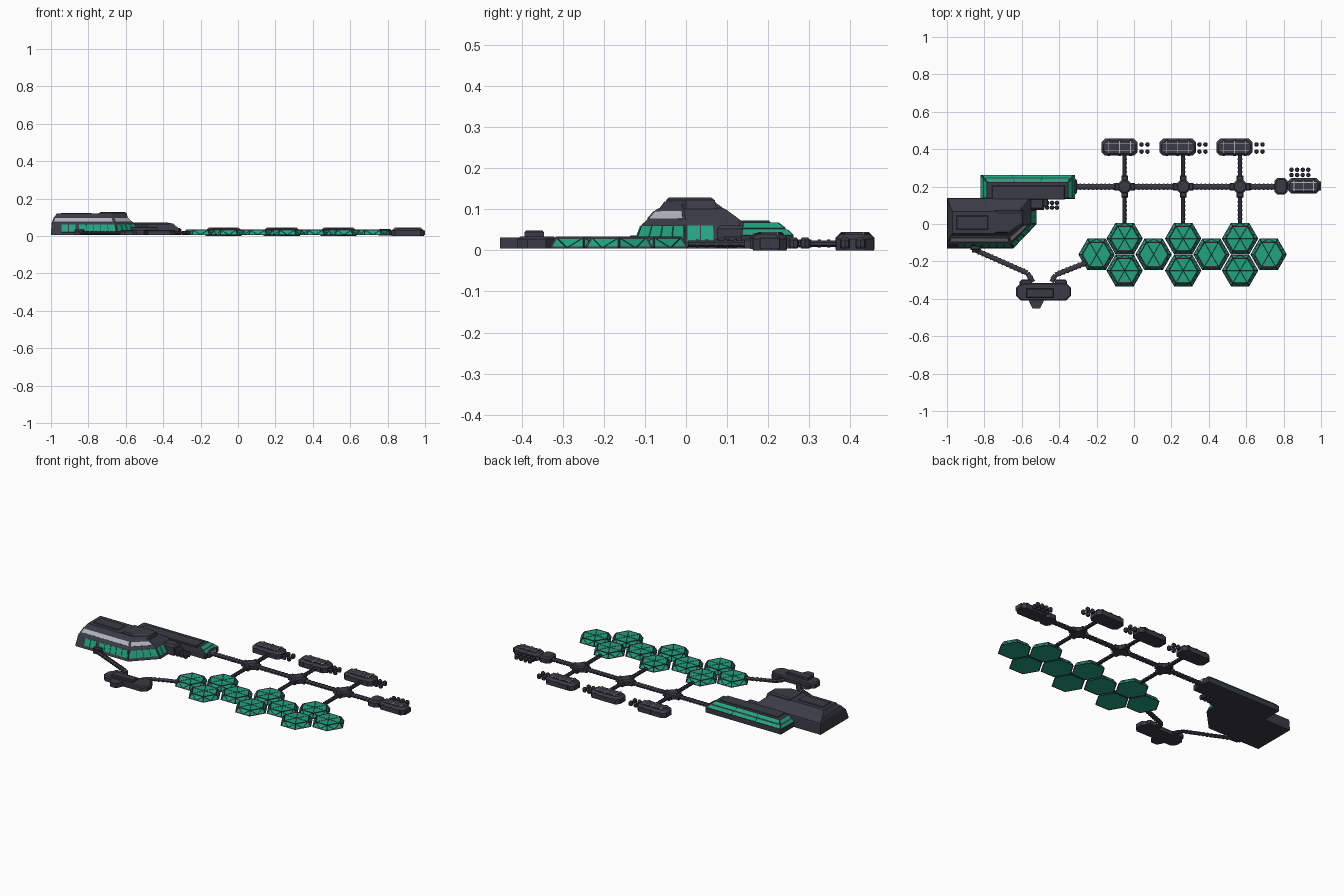
import bpy, bmesh
from math import pi, cos, sin
from mathutils import Vector as V

if "Cube" in bpy.data.objects:
    bpy.data.objects.remove(bpy.data.objects["Cube"])


def material(name, rgb):
    m = bpy.data.materials.new(name)
    m.diffuse_color = (*rgb, 1)
    m.use_nodes = True
    m.node_tree.nodes["Principled BSDF"].inputs["Base Color"].default_value = m.diffuse_color
    return m


DARK = material("dark_hull", (0.042, 0.044, 0.060))
GREEN = material("green_glass", (0.016, 0.36, 0.21))
LIGHT = material("pale_window", (0.43, 0.46, 0.49))


def finish(bm, name, mat):
    bmesh.ops.recalc_face_normals(bm, faces=bm.faces)
    me = bpy.data.meshes.new(name)
    bm.to_mesh(me)
    bm.free()
    me.materials.append(mat)
    ob = bpy.data.objects.new(name, me)
    bpy.context.collection.objects.link(ob)
    return ob


def loft(bm, rings):
    """Skin a stack of equal-length rings and cap both ends."""
    vs = [[bm.verts.new(p) for p in r] for r in rings]
    n = len(vs[0])
    for a, b in zip(vs, vs[1:]):
        for i in range(n):
            bm.faces.new((a[i], a[(i + 1) % n], b[(i + 1) % n], b[i]))
    bm.faces.new(vs[0][::-1])
    bm.faces.new(vs[-1])


def rect(x0, x1, y0, y1, z, c=0.0):
    """Rectangle ring, with cut corners when c > 0."""
    if not c:
        return [V((x0, y0, z)), V((x1, y0, z)), V((x1, y1, z)), V((x0, y1, z))]
    return [V((x, y, z)) for x, y in (
        (x0 + c, y0), (x1 - c, y0), (x1, y0 + c), (x1, y1 - c),
        (x1 - c, y1), (x0 + c, y1), (x0, y1 - c), (x0, y0 + c))]


def block(bm, x0, x1, y0, y1, z0, z1, c=0.0, b=0.0):
    """Block with cut plan corners c and a bevelled top edge b."""
    rings = [rect(x0, x1, y0, y1, z0, c), rect(x0, x1, y0, y1, z1 - b, c)]
    if b:
        rings.append(rect(x0 + b, x1 - b, y0 + b, y1 - b, z1, c))
    loft(bm, rings)


def panels(bm, lo, hi, edge, n=1, u=(0.03, 0.97), v=(0.1, 0.9), gap=0.003, t=0.003):
    """Row of n thin panes on one side face between two rings."""
    j = (edge + 1) % len(lo)
    a, b, c, d = lo[edge], lo[j], hi[j], hi[edge]
    nor = (b - a).cross(d - a).normalized()
    at = lambda s, k: a.lerp(b, s).lerp(d.lerp(c, s), k)
    g = gap / (b - a).length
    for i in range(n):
        s0 = u[0] + (u[1] - u[0]) * i / n
        s1 = u[0] + (u[1] - u[0]) * (i + 1) / n - g
        q = [at(s0, v[0]), at(s1, v[0]), at(s1, v[1]), at(s0, v[1])]
        loft(bm, [[p - nor * t for p in q], [p + nor * t for p in q]])


def tube(bm, p, q, w=0.013, h=0.008, z=0.016, pitch=0.022):
    """Eight-sided corridor with ribs along its length."""
    p, q = V((*p, z)), V((*q, z))
    d = (q - p).normalized()
    side = V((-d.y, d.x, 0))

    def section(c, k):
        return [c + side * w * k * cos(pi / 8 + i * pi / 4) * 1.08
                + V((0, 0, h * k * sin(pi / 8 + i * pi / 4) * 1.08)) for i in range(8)]
    loft(bm, [section(p, 1), section(q, 1)])
    n = max(2, int((q - p).length / pitch))
    for i in range(1, n):
        c = p.lerp(q, i / n)
        loft(bm, [section(c - d * 0.004, 1.22), section(c + d * 0.004, 1.22)])


# main hall: stacked tiers with one chamfered front corner
def hall(xl, yf, bx, cx, cy, yb, z):
    return [V(p) for p in ((xl, yf, z), (bx, yf, z), (cx, cy, z), (cx, yb, z), (xl, yb, z))]


H = [hall(-1, -.13, -.645, -.52, .0, .14, .004),
     hall(-1, -.126, -.647, -.525, .0, .14, .014),
     hall(-.997, -.107, -.655, -.553, .0, .138, .064),
     hall(-.996, -.098, -.658, -.56, .0, .136, .071),
     hall(-.985, -.073, -.668, -.59, -.005, .098, .099),
     hall(-.98, -.064, -.67, -.6, -.01, .09, .103),
     hall(-.97, -.052, -.68, -.61, -.01, .068, .119)]
bm = bmesh.new()
loft(bm, H)
finish(bm, "main_hall", DARK)
bm = bmesh.new()
loft(bm, [hall(-.755, -.05, -.665, -.59, .0, .075, .1),
          hall(-.745, -.048, -.668, -.595, .0, .07, .122),
          hall(-.73, -.042, -.675, -.608, .005, .06, .129)])
block(bm, -.95, -.78, -.03, .045, .115, .123, 0, .004)
finish(bm, "hall_roof_deck", DARK)
bm = bmesh.new()
panels(bm, H[1], H[2], 0, 2, (.16, .38))
panels(bm, H[1], H[2], 0, 5, (.43, .99))
panels(bm, H[1], H[2], 1, 4, (.03, .98))
panels(bm, H[1], H[2], 2, 2, (.03, .5))
finish(bm, "hall_lower_glazing", GREEN)
bm = bmesh.new()
panels(bm, H[3], H[4], 0, 1, (.03, .98), (.2, .85), t=.002)
panels(bm, H[3], H[4], 1, 1, (.04, .95), (.2, .85), t=.002)
finish(bm, "hall_upper_windows", LIGHT)
bm = bmesh.new()
block(bm, -.875, -.82, -.14, -.1, .004, .036, 0, .006)
block(bm, -.865, -.83, -.152, -.13, .004, .028, 0, .004)
block(bm, -.58, -.48, .075, .15, .004, .062, 0, .01)
block(bm, -.5, -.46, .09, .15, .004, .035, 0, .005)
finish(bm, "hall_annexes", DARK)

# rear wing with a stepped glazed slope
W = [rect(-.82, -.315, .135, .262, .004), rect(-.82, -.315, .135, .262, .035),
     rect(-.806, -.33, .137, .247, .050), rect(-.803, -.333, .137, .243, .052),
     rect(-.786, -.352, .14, .222, .068)]
bm = bmesh.new()
loft(bm, W)
block(bm, -.76, -.37, .13, .205, .06, .072, 0, .003)
block(bm, -.36, -.305, .155, .245, .004, .042, .012, .006)
finish(bm, "rear_wing", DARK)
bm = bmesh.new()
for e, n in ((1, 1), (2, 3), (3, 1)):
    panels(bm, W[1], W[2], e, n, (.02, .99), (.08, .92), .002, .002)
    panels(bm, W[3], W[4], e, n, (.02, .99), (.08, .92), .002, .002)
finish(bm, "wing_glazing", GREEN)
bm = bmesh.new()
block(bm, -.306, -.303, .178, .222, .02, .036)
finish(bm, "wing_end_window", LIGHT)

# corridors
HUBS = (-.05, .263, .567)
bm = bmesh.new()
tube(bm, (-.31, .2), (.76, .2), .0145, .009)
for x in HUBS:
    tube(bm, (x, .005), (x, .37), .0105, .008)
for a, b in (((-.847, -.14), (-.57, -.262)), ((-.57, -.262), (-.54, -.31)),
             ((-.44, -.31), (-.42, -.272)), ((-.42, -.272), (-.25, -.205))):
    tube(bm, a, b)
finish(bm, "corridors", DARK)

# crossing hubs with sleeves on all four arms
bm = bmesh.new()
for x in HUBS:
    block(bm, x - .036, x + .036, .164, .236, .003, .035, .02, .007)
    block(bm, x - .018, x + .018, .142, .258, .004, .03, 0, .005)
    block(bm, x - .055, x + .055, .18, .22, .004, .03, 0, .005)
finish(bm, "corridor_hubs", DARK)

# habitat modules and their pale ribs
bm, ribs = bmesh.new(), bmesh.new()
for x0, x1, y0, y1 in ((-.174, .02, .365, .457), (.136, .332, .365, .457),
                       (.441, .634, .365, .457), (.82, .995, .163, .245)):
    block(bm, x0, x1, y0, y1, 0, .04, .02, .012)
    block(bm, x0 + .03, x1 - .03, y0 + .02, y1 - .02, .035, .043)
    for k in (.2, .5, .8):
        x = x0 + (x1 - x0) * k
        block(bm, x - .007, x + .007, y0 - .001, y1 + .001, .002, .043, 0, .012)
        block(ribs, x - .002, x + .002, y0 + .012, y1 - .012, .038, .0445)
    for k in (.28, .72):
        y = y0 + (y1 - y0) * k
        block(ribs, x0 + .016, x1 - .016, y - .0015, y + .0015, .036, .044)
block(bm, .75, .822, .157, .245, .003, .038, .016, .008)
block(bm, .99, 1.0, .18, .228, .005, .03)
finish(bm, "habitat_modules", DARK)
finish(ribs, "module_ribs", LIGHT)

# small storage tanks
bm = bmesh.new()
spots = [(x + dx, y) for x in (.04, .35, .655) for dx in (0, .032) for y in (.387, .425)]
spots += [(.842 + .03 * i, y) for i in range(4) for y in (.262, .29)]
spots += [(-.49 + .026 * i, y) for i in range(4) for y in (.088, .113)]
for x, y in spots:
    loft(bm, [[V((x + r * cos(i * pi / 4), y + r * sin(i * pi / 4), z)) for i in range(8)]
              for r, z in ((.009, .004), (.0125, .009), (.0125, .025), (.007, .031))])
finish(bm, "storage_tanks", DARK)


# hexagonal greenhouses: glass body, heavy frame, fine glazing bars
def hexagon(triangles):
    bm = bmesh.new()
    ring = lambda r, z: [V((r * cos(i * pi / 3), r * sin(i * pi / 3), z)) for i in range(6)]
    lo, hi = ring(.094, .006), ring(.076, .031)
    if not triangles:
        loft(bm, [lo, hi])
        return bm
    for i in range(6):
        j = (i + 1) % 6
        m = (lo[i] + lo[j]) / 2
        for t in ((lo[i], m, hi[i]), (m, hi[j], hi[i]), (m, lo[j], hi[j]),
                  (hi[i], hi[j], V((0, 0, .032)))):
            bm.faces.new([bm.verts.new(p) for p in t])
    bmesh.ops.remove_doubles(bm, verts=bm.verts, dist=1e-5)
    return bm


HEX = [(-.2, -.163), (.105, -.163), (.414, -.163), (.72, -.163)]
HEX += [(x, y) for x in HUBS for y in (-.078, -.249)]
for name, mat, tri, wire in (("greenhouse_glass", GREEN, False, 0),
                             ("greenhouse_frame", DARK, False, .007),
                             ("greenhouse_glazing_bars", DARK, True, .002)):
    first = finish(hexagon(tri), name, mat)
    for k, (x, y) in enumerate(HEX):
        ob = first if k == 0 else bpy.data.objects.new(name, first.data)
        if k:
            bpy.context.collection.objects.link(ob)
        ob.location = (x, y, 0)
        if wire:
            w = ob.modifiers.new("bars", 'WIREFRAME')
            w.thickness, w.offset, w.use_boundary = wire, 0, True

# front outpost with entrance porch and docking collars
bm = bmesh.new()
block(bm, -.63, -.337, -.41, -.315, .004, .033, .025, .006)
loft(bm, [[V((x, y, z)) for x, y in ((-.565, -.405), (-.543, -.452), (-.502, -.452), (-.48, -.405))]
          for z in (.004, .031)])
for x in (-.578, -.39):
    block(bm, x - .033, x + .033, -.33, -.297, .004, .031, .01, .004)
block(bm, -.575, -.43, -.393, -.345, .03, .048, 0, .004)
finish(bm, "front_outpost", DARK)
